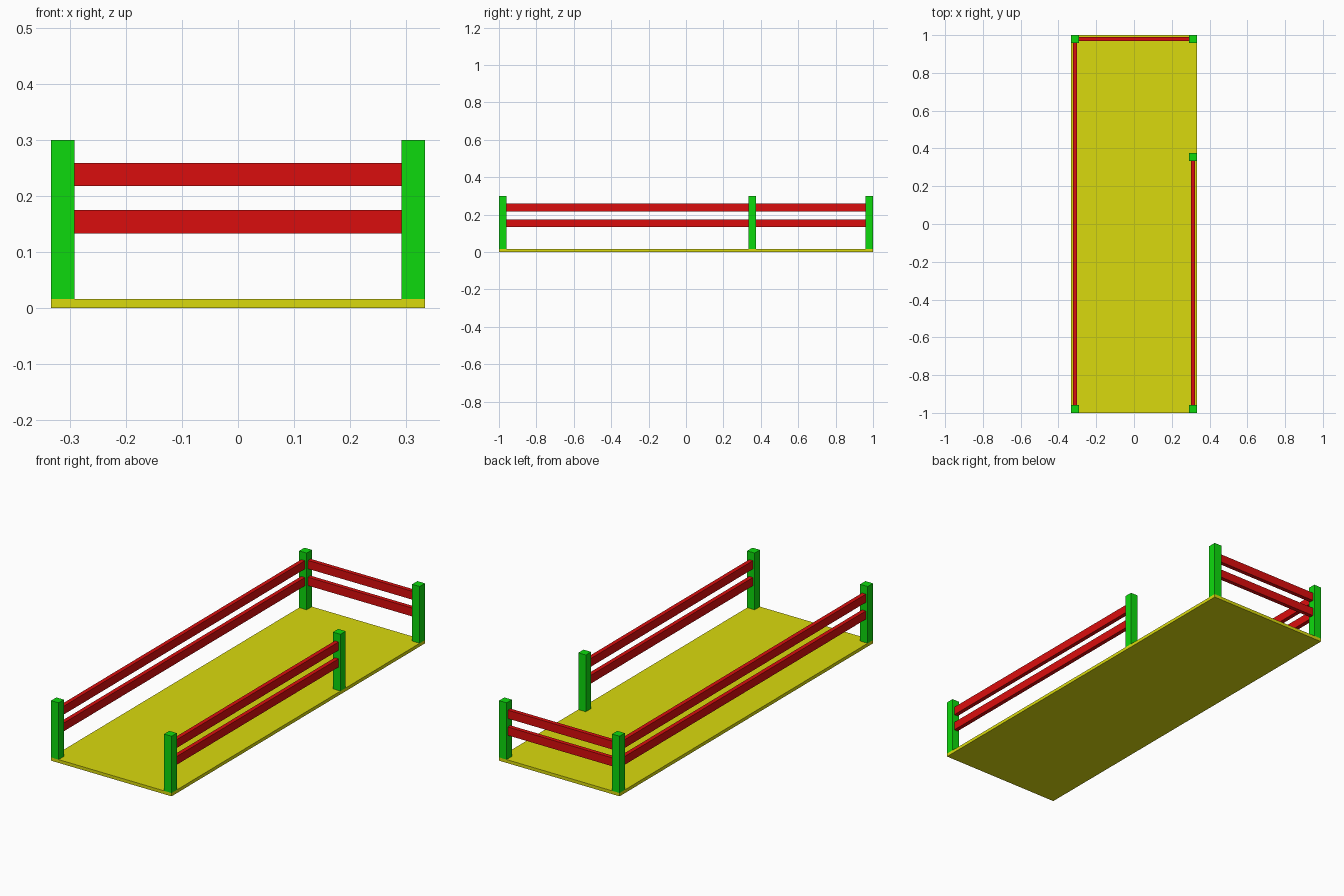
import bpy
from mathutils import Vector

if "Cube" in bpy.data.objects:
    bpy.data.objects.remove(bpy.data.objects["Cube"], do_unlink=True)


def make_material(name, colour):
    mat = bpy.data.materials.new(name)
    mat.use_nodes = True
    mat.diffuse_color = colour
    mat.node_tree.nodes["Principled BSDF"].inputs["Base Color"].default_value = colour
    return mat


LOW, HIGH = 0.004, 0.7
yellow = make_material("yellow", (HIGH, HIGH, LOW, 1))
green = make_material("green", (LOW, HIGH, LOW, 1))
red = make_material("red", (HIGH, LOW, LOW, 1))


def box(name, low, high, mat):
    """Box spanning two opposite corners."""
    low, high = Vector(low), Vector(high)
    bpy.ops.mesh.primitive_cube_add(size=1)
    obj = bpy.context.object
    obj.name = name
    for v in obj.data.vertices:
        v.co = (low + high) / 2 + v.co * (high - low)
    obj.data.materials.append(mat)
    return obj


HALF_X, HALF_Y = 0.333, 1.0
FLOOR, TOP = 0.0165, 0.3
POST = 0.0208          # half width of a post
RAIL = 0.0104          # half thickness of a rail
PX, PY = HALF_X - POST, HALF_Y - POST
GATE_Y = 0.354         # post beside the side opening

# Floor
box("floor", (-HALF_X, -HALF_Y, 0), (HALF_X, HALF_Y, FLOOR), yellow)

# Posts
posts = {
    "front_right_post": (-PX, -PY),
    "front_left_post": (PX, -PY),
    "back_right_post": (-PX, PY),
    "back_left_post": (PX, PY),
    "opening_post": (PX, GATE_Y),
}
for name, (x, y) in posts.items():
    box(name, (x - POST, y - POST, FLOOR), (x + POST, y + POST, TOP), green)

# Rails: a lower and an upper one between neighbouring posts
for level, z in (("lower", 0.1335), ("upper", 0.2175)):
    top = z + 0.0417
    box(f"{level}_right_rail", (-PX - RAIL, POST - PY, z), (-PX + RAIL, PY - POST, top), red)
    box(f"{level}_left_rail", (PX - RAIL, POST - PY, z), (PX + RAIL, GATE_Y - POST, top), red)
    box(f"{level}_back_rail", (POST - PX, PY - RAIL, z), (PX - POST, PY + RAIL, top), red)
